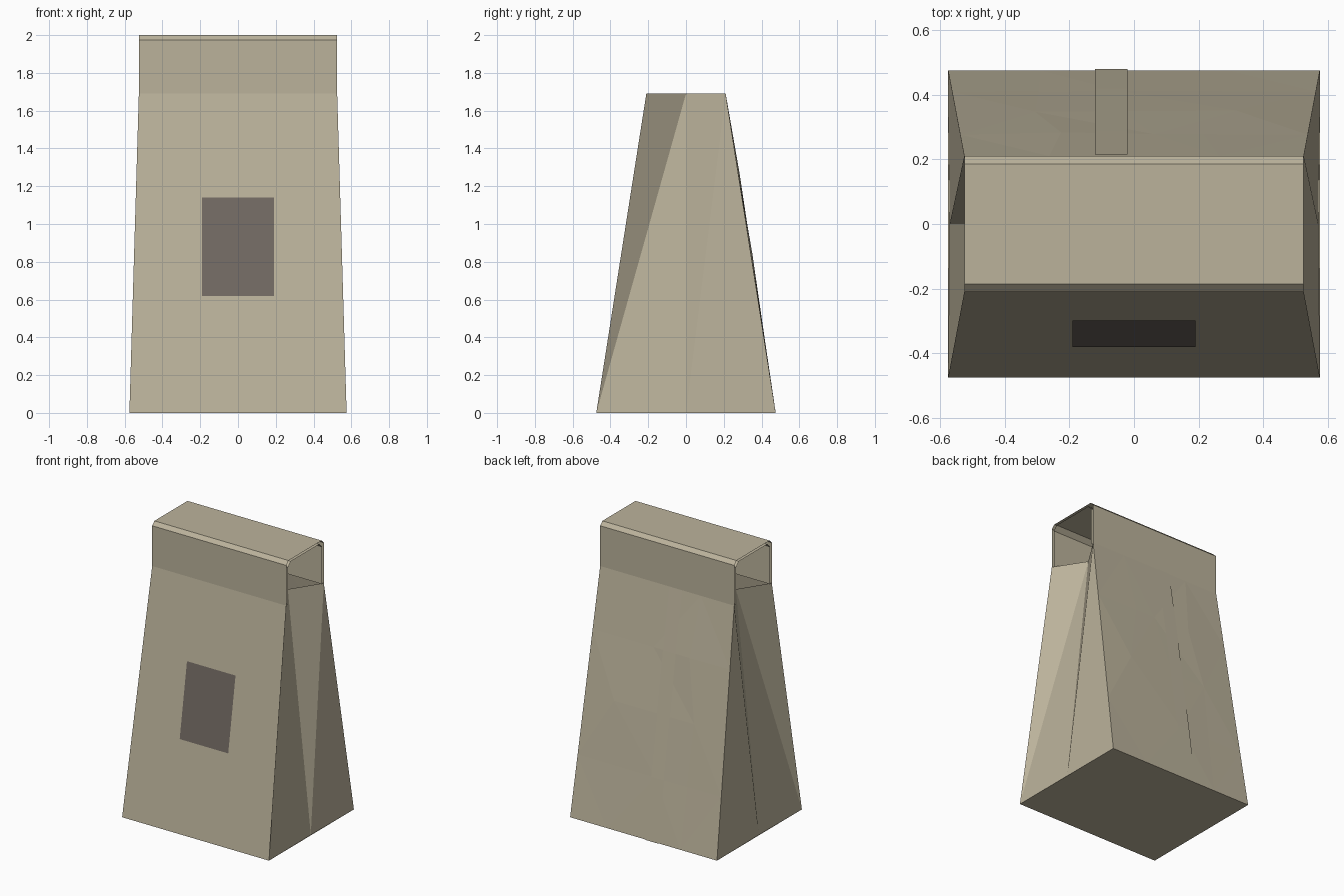
import bpy, random

if "Cube" in bpy.data.objects:
    bpy.data.objects.remove(bpy.data.objects["Cube"])

random.seed(4)
BX, BY = 0.575, 0.475      # half size at the base
TX, TY = 0.525, 0.21       # half size at the top of the body
H = 1.69                   # height where the folded top starts


def material(name, rgb):
    m = bpy.data.materials.new(name)
    m.diffuse_color = (*rgb, 1)
    m.use_nodes = True
    m.node_tree.nodes["Principled BSDF"].inputs["Base Color"].default_value = m.diffuse_color
    return m


paper = material("paper", (0.50, 0.45, 0.33))
print_dark = material("dark_label", (0.17, 0.145, 0.125))


def make(name, verts, faces, mat=paper):
    me = bpy.data.meshes.new(name)
    me.from_pydata(verts, [], faces)
    me.materials.append(mat)
    ob = bpy.data.objects.new(name, me)
    bpy.context.collection.objects.link(ob)
    return ob


def grid(name, rows, mat=paper, tris=False):
    """Sheet through rows of points, all rows of equal length."""
    n = len(rows[0])
    verts = [p for r in rows for p in r]
    faces = []
    for j in range(len(rows) - 1):
        for i in range(n - 1):
            a, b = j * n + i, j * n + i + 1
            c, d = b + n, a + n
            if tris:
                faces += [(a, b, c), (a, c, d)] if (i + j) % 2 else [(a, b, d), (b, c, d)]
            else:
                faces.append((a, b, c, d))
    return make(name, verts, faces, mat)


def half_x(z):
    return BX + (TX - BX) * z / H


def half_y(z):
    return BY + (TY - BY) * z / H


# Flat front panel and base
grid("front_panel", [[(-half_x(z), -half_y(z), z), (half_x(z), -half_y(z), z)] for z in (0, H)])
grid("base", [[(BX, y, 0), (-BX, y, 0)] for y in (-BY, BY)])

# Back panel, lightly crumpled
rows = []
for j in range(5):
    z = H * j / 4
    row = []
    for i in range(5):
        inner = 0 < i < 4 and 0 < j < 4
        bump = random.uniform(0.0, 0.009) if inner else 0
        shift = random.uniform(-0.07, 0.07) if inner else 0
        row.append((half_x(z) * (1 - i / 2) + shift, half_y(z) + bump, z))
    rows.append(row)
grid("back_panel", rows, tris=True)

# Glued seam strip down the back
grid("back_seam", [[(x, half_y(z) + 0.005 + 0.005 * (0 < z < H), z) for x in (-0.02, -0.12)]
                   for z in (0, H * 0.25, H * 0.5, H * 0.75, H)])

# Side gussets folded inwards along a centre crease
for s, side in ((1, "right"), (-1, "left")):
    verts = [(s * BX, -BY, 0), (s * TX, -TY, H), (s * 0.39, 0, H),
             (s * 0.57, 0, 0), (s * BX, BY, 0), (s * TX, TY, H)]
    faces = [(0, 2, 1), (0, 3, 2), (3, 5, 2), (3, 4, 5)]
    if s < 0:
        faces = [f[::-1] for f in faces]
    make(side + "_gusset", verts, faces)

# Folded top: two nested sheets, open at both ends
for name, y, z, c, flip in (("top_fold_outer", TY, 2.0, 0.025, 1),
                            ("top_fold_inner", 0.19, 1.984, 0.03, -1)):
    profile = [(-y, H), (-y, z - c), (-y + c, z), (y - c, z), (y, z - c), (y, H)]
    grid(name, [[(-TX * flip, a, b), (TX * flip, a, b)] for a, b in profile])

# Dark rectangle on the front
grid("front_label", [[(x, -half_y(z) - 0.003, z) for x in (-0.19, 0.19)] for z in (0.62, 1.14)],
     print_dark)
